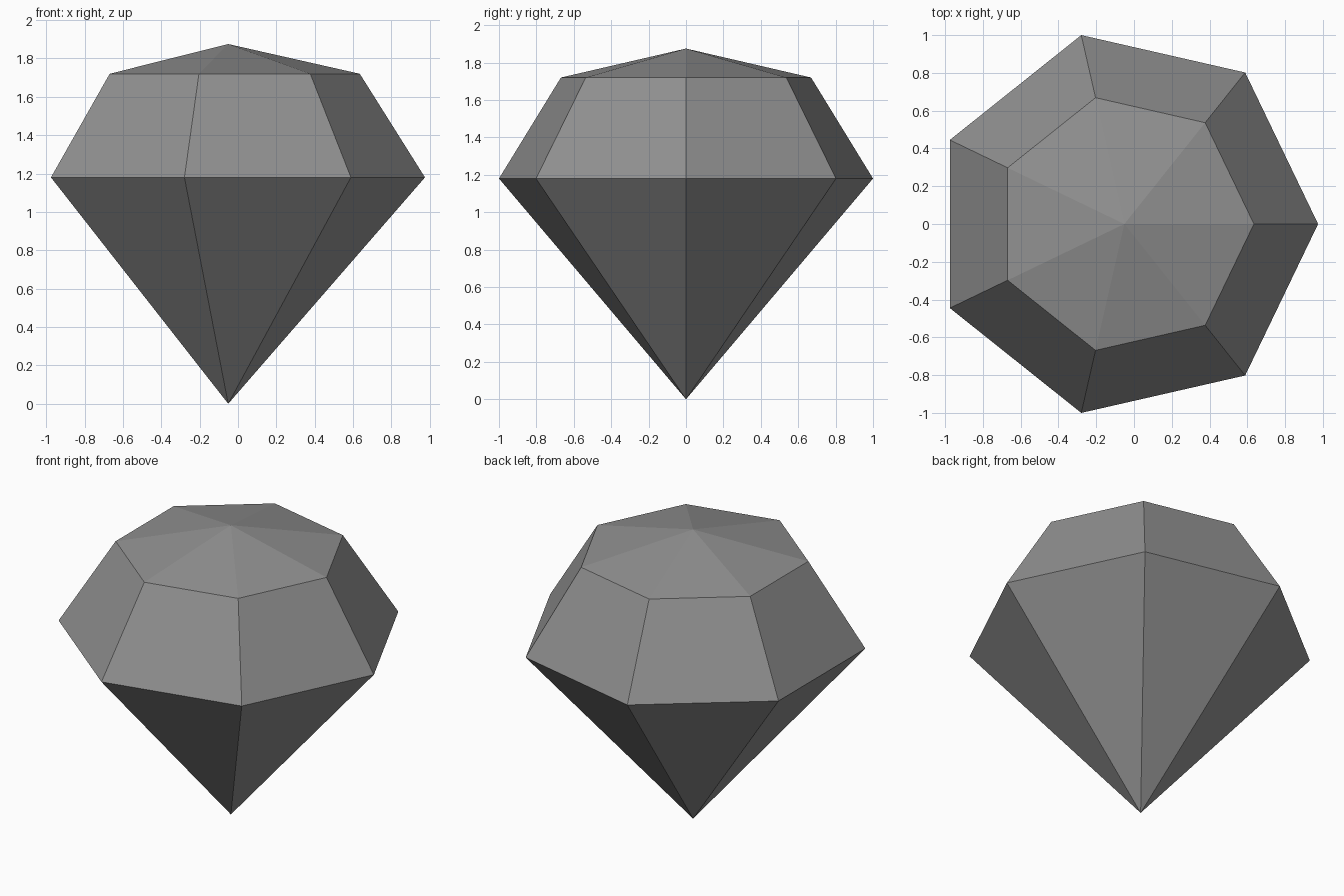
import bpy
import bmesh
from math import cos, sin, tau

cube = bpy.data.objects.get("Cube")
if cube:
    bpy.data.objects.remove(cube, do_unlink=True)

SIDES = 7
CENTRE_X = -0.051

# Single flat grey
grey = bpy.data.materials.new("stone grey")
grey.use_nodes = True
colour = (0.28, 0.28, 0.28, 1)
grey.diffuse_color = colour
grey.node_tree.nodes["Principled BSDF"].inputs["Base Color"].default_value = colour

bm = bmesh.new()


def ring(radius, z):
    return [bm.verts.new((CENTRE_X + radius * cos(tau * i / SIDES),
                          radius * sin(tau * i / SIDES), z)) for i in range(SIDES)]


# Pointed base, widest girdle, table edge and shallow peak
tip = bm.verts.new((CENTRE_X, 0, 0))
girdle = ring(1.0257, 1.18)
table = ring(0.686, 1.72)
peak = bm.verts.new((CENTRE_X, 0, 1.875))

# Facets around the gem
for i in range(SIDES):
    j = (i + 1) % SIDES
    bm.faces.new((tip, girdle[j], girdle[i]))
    bm.faces.new((girdle[i], girdle[j], table[j], table[i]))
    bm.faces.new((table[i], table[j], peak))
bmesh.ops.recalc_face_normals(bm, faces=bm.faces)

mesh = bpy.data.meshes.new("gem")
bm.to_mesh(mesh)
bm.free()
mesh.materials.append(grey)
gem = bpy.data.objects.new("gem", mesh)
bpy.context.collection.objects.link(gem)
